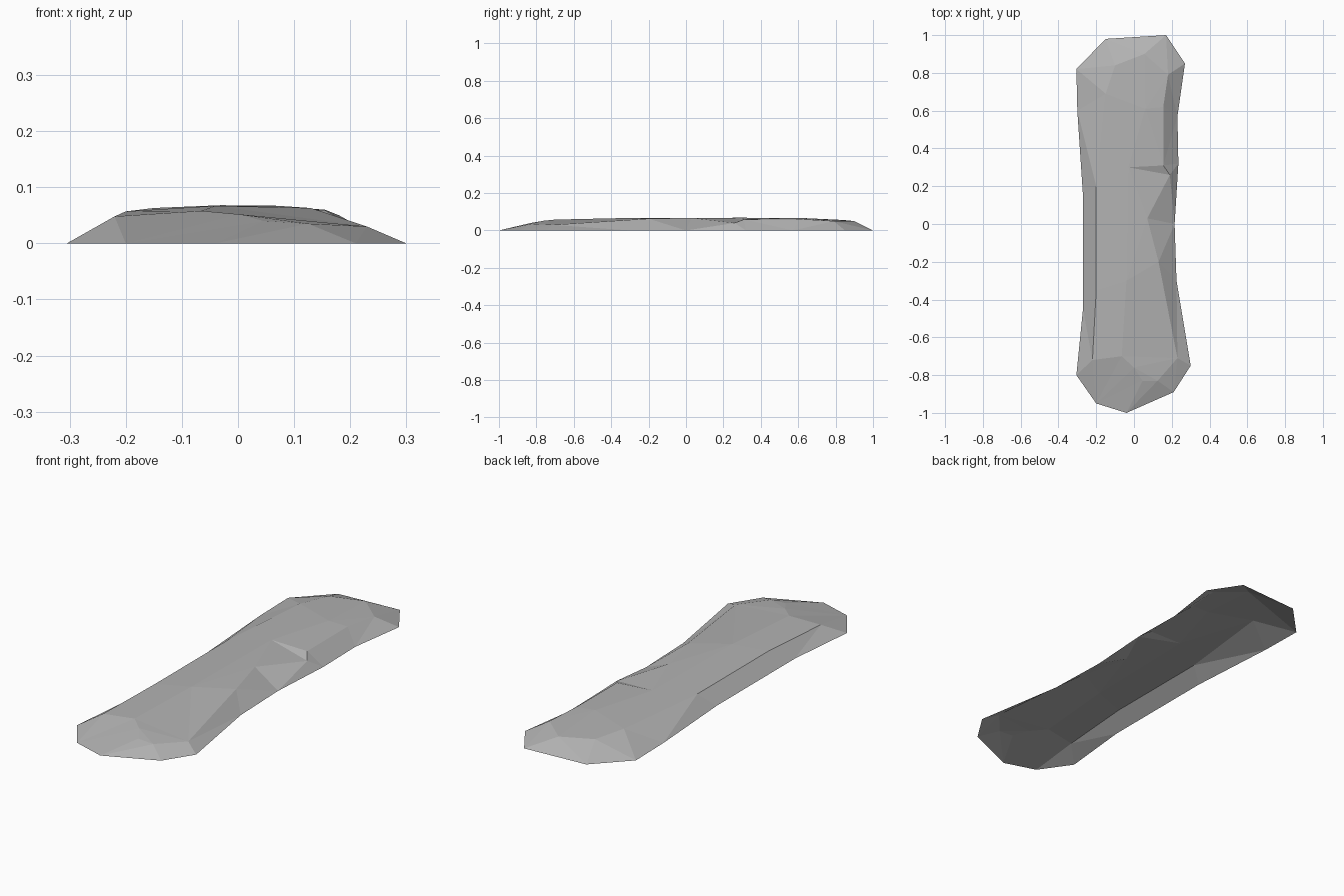
import bpy
import bmesh
from mathutils import Vector
from mathutils.geometry import delaunay_2d_cdt

default_cube = bpy.data.objects.get("Cube")
if default_cube:
    bpy.data.objects.remove(default_cube, do_unlink=True)


def make_material(name, colour):
    material = bpy.data.materials.new(name)
    material.use_nodes = True
    material.diffuse_color = colour
    shader = material.node_tree.nodes["Principled BSDF"]
    shader.inputs["Base Color"].default_value = colour
    return material


def build_shell(name, outline, ridges, material):
    """Open shell: ground outline joined to the raised ridge lines."""
    points = [Vector((x, y, 0)) for x, y in outline]
    count = len(points)
    edges = [(i, (i + 1) % count) for i in range(count)]
    for ridge in ridges:
        start = len(points)
        points += [Vector(p) for p in ridge]
        edges += [(i, i + 1) for i in range(start, len(points) - 1)]

    flat = [p.to_2d() for p in points]
    verts, _, faces, sources, _, _ = delaunay_2d_cdt(flat, edges, [], 1, 1e-5)

    bm = bmesh.new()
    for position, source in zip(verts, sources):
        height = points[source[0]].z if source else 0.06
        bm.verts.new((position.x, position.y, height))
    bm.verts.ensure_lookup_table()
    for face in faces:
        bm.faces.new([bm.verts[i] for i in face])
    bm.normal_update()
    # Facets all point upwards
    for face in bm.faces:
        if face.normal.z < 0:
            face.normal_flip()

    mesh = bpy.data.meshes.new(name)
    bm.to_mesh(mesh)
    bm.free()
    mesh.materials.append(material)
    shell = bpy.data.objects.new(name, mesh)
    bpy.context.collection.objects.link(shell)
    return shell


# Ground outline, with a narrow waist and wide ends
outline = [
    (-0.15, 0.98), (-0.305, 0.82), (-0.3, 0.6), (-0.27, 0.15), (-0.27, -0.45),
    (-0.305, -0.8), (-0.2, -0.95), (-0.04, -1), (0.21, -0.89), (0.3, -0.75),
    (0.225, -0.3), (0.215, 0), (0.235, 0.32), (0.23, 0.57), (0.27, 0.85), (0.17, 1),
]

# Raised creases running along the slab
left_ridge = [(-0.22, -0.72, 0.048), (-0.2, -0.35, 0.057),
              (-0.2, 0.2, 0.057), (-0.15, 0.69, 0.063)]
middle_ridge = [(-0.065, -0.7, 0.058), (-0.04, -0.3, 0.067),
                (-0.03, 0.3, 0.068), (0.06, 0.61, 0.067)]
right_ridge = [(0.23, -0.71, 0.03), (0.13, -0.2, 0.063), (0.07, 0.03, 0.067),
               (0.19, 0.26, 0.04), (0.155, 0.31, 0.059),
               (0.155, 0.62, 0.06), (0.18, 0.79, 0.05)]

# Bevelled shoulders at the two ends
front_shoulder = [(0, -0.76, 0.052), (0.045, -0.83, 0.04), (0.125, -0.83, 0.035)]
back_shoulder = [(-0.1, 0.84, 0.056), (0.055, 0.9, 0.05)]

stone_grey = make_material("stone grey", (0.45, 0.45, 0.45, 1))
build_shell("flat_stone_slab", outline,
            [left_ridge, middle_ridge, right_ridge, front_shoulder, back_shoulder],
            stone_grey)
